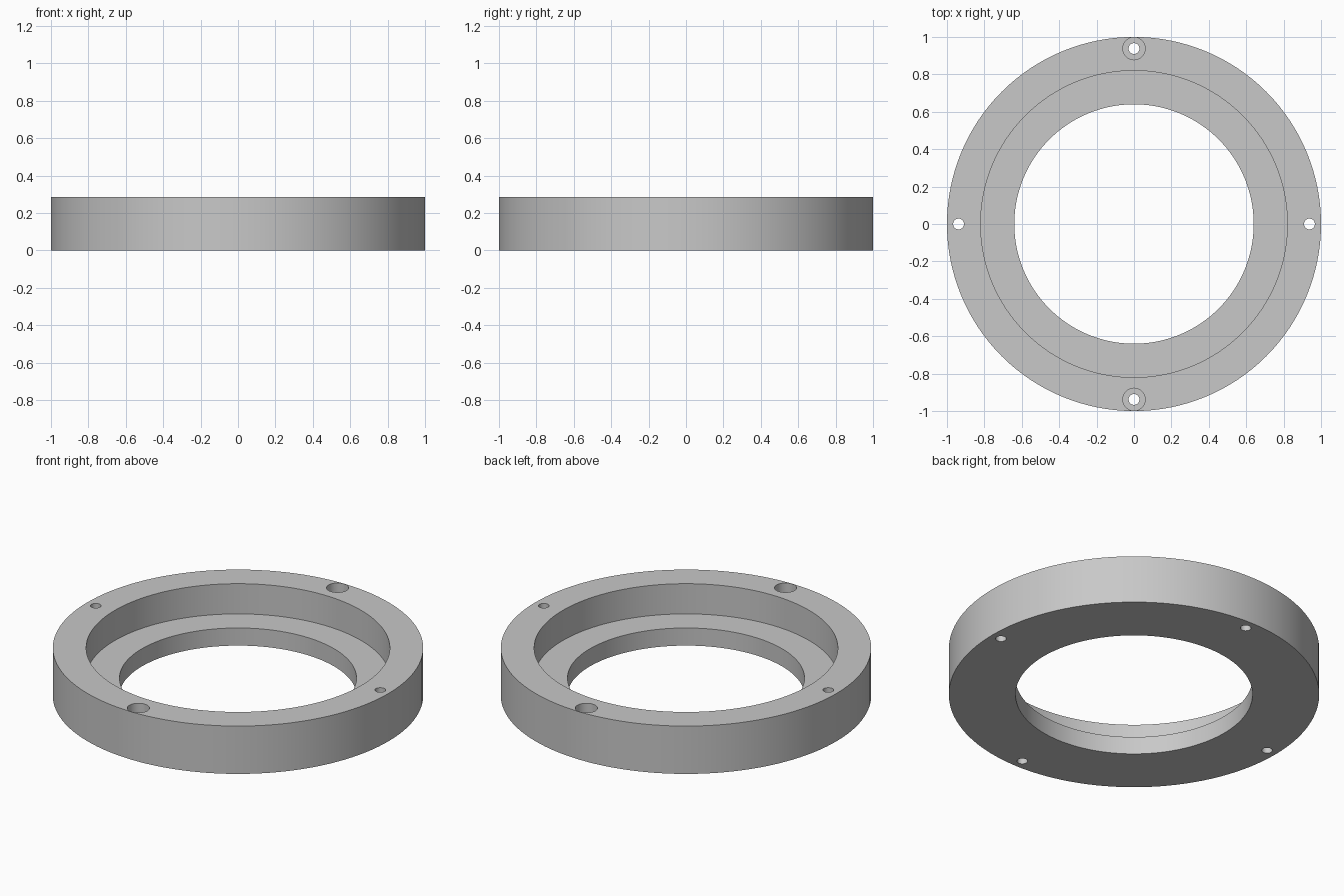
import bpy
import bmesh
import math
from mathutils import Matrix, Vector

cube = bpy.data.objects.get("Cube")
if cube:
    bpy.data.objects.remove(cube, do_unlink=True)

HEIGHT = 0.285
LEDGE = 0.105
BOLT_RADIUS = 0.938
HOLE_RADIUS = 0.029
HEAD_RADIUS = 0.06
HEAD_DEPTH = 0.07

# Plain grey material
grey = bpy.data.materials.new("plain_grey")
grey.use_nodes = True
colour = (0.58, 0.58, 0.58, 1)
grey.diffuse_color = colour
grey.node_tree.nodes["Principled BSDF"].inputs["Base Color"].default_value = colour


def add_object(name, bm):
    bmesh.ops.recalc_face_normals(bm, faces=bm.faces)
    mesh = bpy.data.meshes.new(name)
    bm.to_mesh(mesh)
    bm.free()
    mesh.materials.append(grey)
    obj = bpy.data.objects.new(name, mesh)
    bpy.context.collection.objects.link(obj)
    return obj


def add_cylinder(bm, x, y, radius, bottom, top):
    bmesh.ops.create_cone(
        bm, cap_ends=True, segments=40, radius1=radius, radius2=radius,
        depth=top - bottom,
        matrix=Matrix.Translation((x, y, (bottom + top) / 2)))


# Stepped ring: outer wall, deep pocket, ledge and bore, turned about z
profile = [(0.64, 0), (1, 0), (1, HEIGHT), (0.82, HEIGHT), (0.82, LEDGE), (0.64, LEDGE)]
bm = bmesh.new()
verts = [bm.verts.new((r, 0, z)) for r, z in profile]
edges = [bm.edges.new((v, verts[(i + 1) % len(verts)])) for i, v in enumerate(verts)]
bmesh.ops.spin(bm, geom=verts + edges, cent=(0, 0, 0), axis=(0, 0, 1),
               angle=math.tau, steps=128, use_merge=True)
bmesh.ops.remove_doubles(bm, verts=bm.verts, dist=0.0001)
ring = add_object("stepped_ring", bm)

# Four through holes
holes = bmesh.new()
for i in range(4):
    a = i * math.pi / 2
    add_cylinder(holes, BOLT_RADIUS * math.cos(a), BOLT_RADIUS * math.sin(a),
                 HOLE_RADIUS, -0.1, HEIGHT + 0.1)

# Counterbores at the front and back holes
counterbores = bmesh.new()
for side in (-1, 1):
    add_cylinder(counterbores, 0, side * BOLT_RADIUS, HEAD_RADIUS,
                 HEIGHT - HEAD_DEPTH, HEIGHT + 0.1)

# Cut the ring, then discard the cutters
bpy.ops.object.select_all(action="DESELECT")
bpy.context.view_layer.objects.active = ring
ring.select_set(True)
for name, bm in (("counterbore_cutter", counterbores), ("hole_cutter", holes)):
    cutter = add_object(name, bm)
    cutter.hide_render = True
    mod = ring.modifiers.new(name, "BOOLEAN")
    mod.operation = "DIFFERENCE"
    mod.solver = "EXACT"
    mod.object = cutter
    bpy.ops.object.modifier_apply(modifier=mod.name)
    bpy.data.objects.remove(cutter, do_unlink=True)

bpy.ops.object.shade_smooth_by_angle(angle=math.radians(30))
